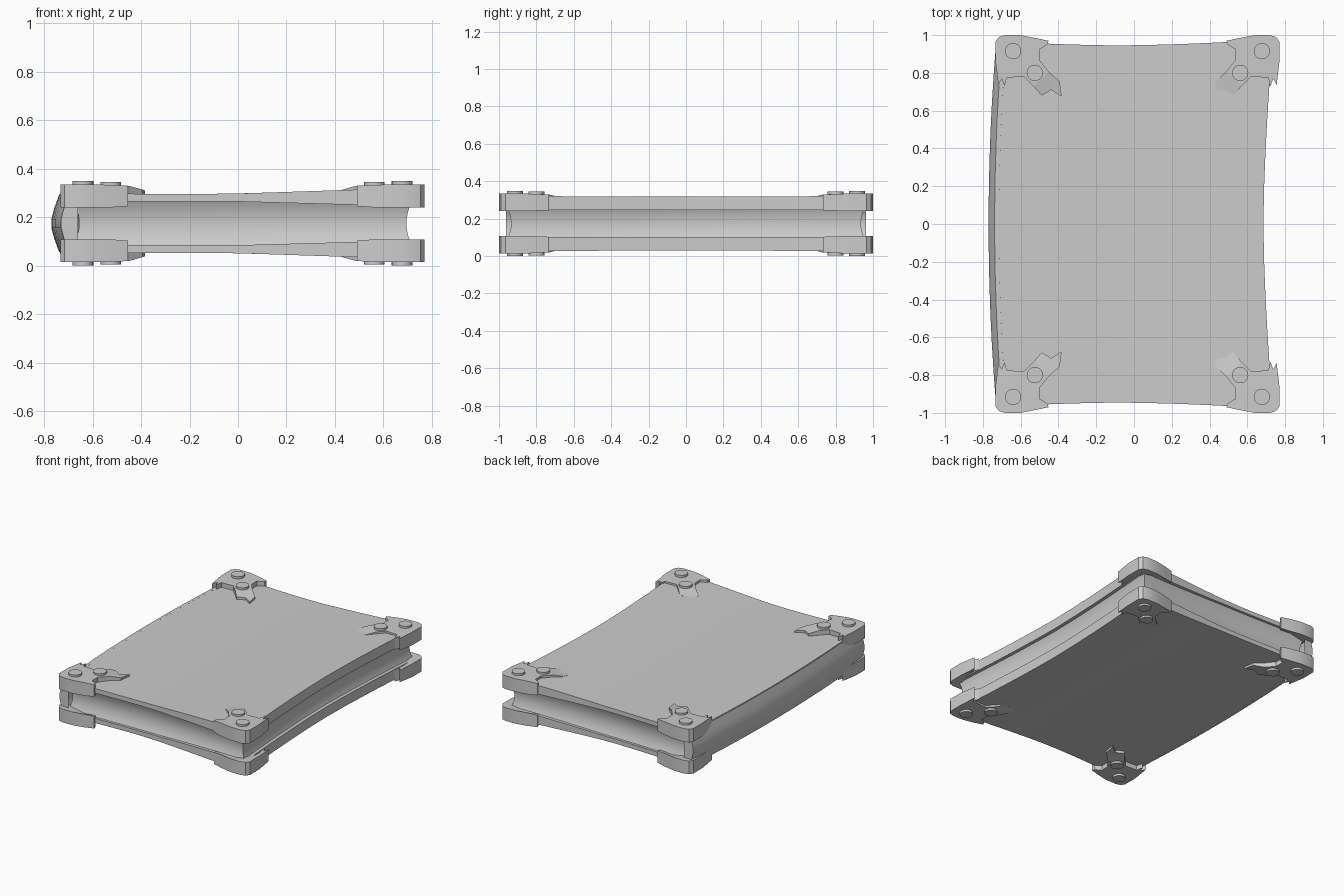
import bpy, bmesh
from math import cos, pi

if "Cube" in bpy.data.objects:
    bpy.data.objects.remove(bpy.data.objects["Cube"])

MID = 0.174  # mirror plane between the two covers


def finish(bm, name, angle=0.6):
    bmesh.ops.recalc_face_normals(bm, faces=bm.faces)
    me = bpy.data.meshes.new(name)
    bm.to_mesh(me)
    bm.free()
    ob = bpy.data.objects.new(name, me)
    bpy.context.collection.objects.link(ob)
    bpy.ops.object.select_all(action='DESELECT')
    ob.select_set(True)
    bpy.context.view_layer.objects.active = ob
    bpy.ops.object.shade_smooth_by_angle(angle=angle)
    return ob


def interp(x, table):
    for (a, p), (b, q) in zip(table, table[1:]):
        if x <= b:
            return p + (q - p) * max(0, (x - a) / (b - a))
    return table[-1][1]


def outline(u, v, inset=0):
    """Map the unit square onto the warped book outline."""
    left = -0.735 + 0.04 * v * v + inset
    right = 0.685 + 0.05 * abs(v) ** 1.6 - inset
    x = left + (right - left) * (u + 1) / 2
    half = 0.945 + 0.035 * (x + 0.08) ** 2 + 0.012 * abs(x + 0.08) - inset
    return x, v * half


def warped_block(name, shape, cuts):
    bm = bmesh.new()
    bmesh.ops.create_cube(bm, size=2)
    bmesh.ops.subdivide_edges(bm, edges=bm.edges[:], cuts=cuts, use_grid_fill=True)
    for vert in bm.verts:
        vert.co = shape(*vert.co)
    return finish(bm, name)


# Covers: thin boards flaring towards the fore edge
TOP = [(-0.74, 0.298), (-0.2, 0.295), (0, 0.297), (0.45, 0.312), (0.75, 0.321)]
UNDER = [(-0.74, 0.264), (0, 0.264), (0.5, 0.25), (0.75, 0.246)]


def cover_shape(side):
    def shape(u, v, w):
        x, y = outline(u, v)
        lo, hi = interp(x, UNDER), interp(x, TOP)
        z = lo + (hi - lo) * (w + 1) / 2
        return x, y, MID + side * (z - MID)
    return shape


for side, label in ((1, "top"), (-1, "bottom")):
    warped_block(label + "_cover", cover_shape(side), 9)


# Page block with hollowed edges
def page_shape(u, v, w):
    x, y = outline(u, v, 0.018 + 0.022 * (1 - w * w))
    return x, y, MID + 0.09 * w


warped_block("page_block", page_shape, 9)

# Spine: curved strip swept along y
outer = [(-0.715, 0.298), (-0.738, 0.292), (-0.757, 0.24), (-0.77, 0.192)]
inner = [(-0.735, 0.19), (-0.72, 0.24), (-0.70, 0.264)]
low = lambda pts: [(x, 2 * MID - z) for x, z in reversed(pts)]
profile = outer + low(outer) + low(inner) + inner
# reorder the inner run so that it climbs back to the start
profile = outer + low(outer) + [(x, 2 * MID - z) for x, z in reversed(inner)] + inner
bm = bmesh.new()
rings = []
for i in range(13):
    v = -1 + i / 6
    rings.append([bm.verts.new((x + 0.04 * v * v, 0.963 * v, z)) for x, z in profile])
n = len(profile)
for a, b in zip(rings, rings[1:]):
    for i in range(n):
        j = (i + 1) % n
        bm.faces.new((a[i], a[j], b[j], b[i]))
caps = [bm.faces.new(rings[0]), bm.faces.new(rings[-1])]
bmesh.ops.triangulate(bm, faces=caps)
finish(bm, "spine")


# Corner fittings: outline points (x, y, top z, bottom z), for the +x side
PLATE = [(0.49, 0.97, 0.329, 0.245), (0.56, 0.985, 0.333, 0.24), (0.64, 1.0, 0.334, 0.24),
         (0.72, 1.0, 0.334, 0.24), (0.752, 0.99, 0.334, 0.24), (0.77, 0.965, 0.334, 0.24),
         (0.77, 0.86, 0.334, 0.24), (0.755, 0.735, 0.329, 0.245), (0.738, 0.77, 0.329, 0.245),
         (0.722, 0.73, 0.329, 0.245), (0.71, 0.775, 0.331, 0.26), (0.62, 0.78, 0.331, 0.28),
         (0.57, 0.73, 0.329, 0.28), (0.487, 0.805, 0.329, 0.28), (0.535, 0.865, 0.331, 0.28),
         (0.537, 0.925, 0.331, 0.26), (0.495, 0.95, 0.329, 0.245)]
TIP = [(0.57, 0.73, 0.329, 0.28), (0.525, 0.68, 0.315, 0.28), (0.475, 0.71, 0.313, 0.28),
       (0.42, 0.675, 0.309, 0.28), (0.43, 0.755, 0.313, 0.28), (0.487, 0.805, 0.329, 0.28)]


def prism(bm, pts, place):
    hi = [bm.verts.new(place(x, y, t)) for x, y, t, b in pts]
    lo = [bm.verts.new(place(x, y, b)) for x, y, t, b in pts]
    for i in range(len(pts)):
        j = (i + 1) % len(pts)
        bm.faces.new((lo[i], lo[j], hi[j], hi[i]))
    bmesh.ops.triangulate(bm, faces=[bm.faces.new(hi), bm.faces.new(lo[::-1])])


for sx, xname in ((1, "fore_edge"), (-1, "spine_side")):
    for sy, yname in ((1, "back"), (-1, "front")):
        for sz, zname in ((1, "top"), (-1, "bottom")):
            def place(x, y, z):
                return (x if sx > 0 else 0.037 - x, sy * y, MID + sz * (z - MID))
            tag = f"{zname}_{yname}_{xname}"
            bm = bmesh.new()
            prism(bm, PLATE, place)
            prism(bm, TIP, place)
            finish(bm, "corner_" + tag)
            # Two rivets on each fitting
            bm = bmesh.new()
            for x, y, top in ((0.677, 0.915, 0.348), (0.562, 0.8, 0.344)):
                made = bmesh.ops.create_cone(bm, cap_ends=True, segments=20,
                                             radius1=0.043, radius2=0.043, depth=0.05)
                for vert in made["verts"]:
                    c = vert.co
                    vert.co = place(c.x + x, c.y + y, c.z + top - 0.025)
            finish(bm, "rivets_" + tag)
